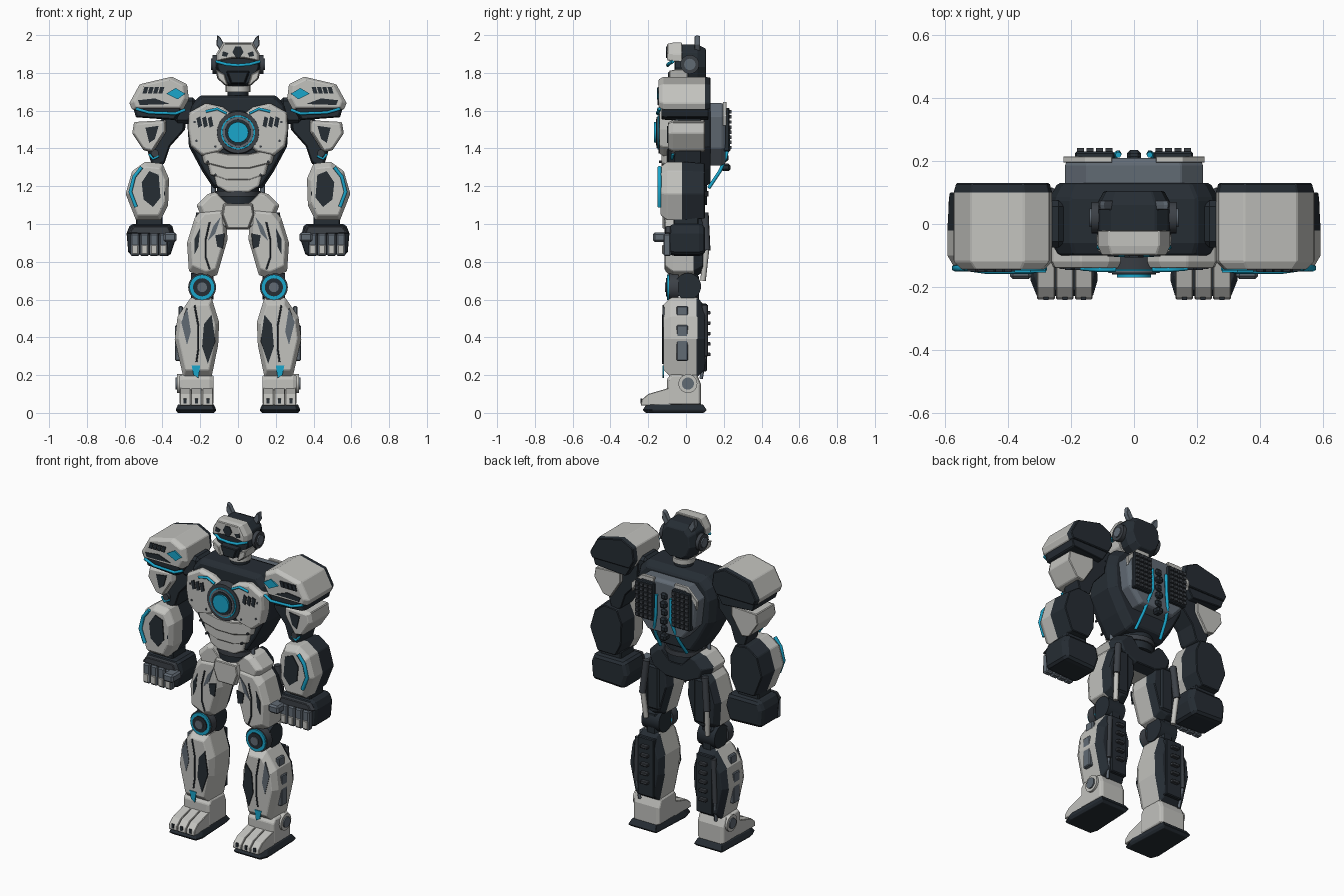
import bpy, bmesh
from mathutils import Matrix, Vector

if "Cube" in bpy.data.objects:
    bpy.data.objects.remove(bpy.data.objects["Cube"])

UNIT = 0.01          # all part sizes below are in hundredths
round_parts = []


def colour(name, r, g, b):
    mat = bpy.data.materials.new(name)
    mat.use_nodes = True
    mat.diffuse_color = (r, g, b, 1)
    mat.node_tree.nodes["Principled BSDF"].inputs["Base Color"].default_value = (r, g, b, 1)
    return mat


LIGHT = colour("light_armour", .54, .54, .515)
DARK = colour("dark_armour", .019, .026, .034)
STEEL = colour("steel_grey", .12, .145, .175)
GUN = colour("gunmetal", .045, .052, .062)
CYAN = colour("cyan_glow", .01, .38, .6)


def finish(name, bm, mats, bevel, mirror):
    bmesh.ops.recalc_face_normals(bm, faces=bm.faces)
    bmesh.ops.scale(bm, vec=Vector((UNIT, UNIT, UNIT)), verts=bm.verts)
    mesh = bpy.data.meshes.new(name)
    bm.to_mesh(mesh)
    bm.free()
    for mat in mats:
        mesh.materials.append(mat)
    obj = bpy.data.objects.new(name, mesh)
    bpy.context.collection.objects.link(obj)
    if bevel:
        mod = obj.modifiers.new("Bevel", "BEVEL")
        mod.width, mod.segments, mod.limit_method = bevel * UNIT, 1, "ANGLE"
    if mirror:
        obj.modifiers.new("Mirror", "MIRROR")
    return obj


def loft(name, outline, rings, mat, back=None, bevel=.4, mirror=True, axis="y"):
    """Sweep an outline through (depth, scale) rings; the last span takes the back colour."""
    bm = bmesh.new()
    us, vs = [p[0] for p in outline], [p[1] for p in outline]
    cu, cv = (min(us) + max(us)) / 2, (min(vs) + max(vs)) / 2
    loops = []
    for depth, size in rings:
        loop = []
        for u, v in outline:
            u, v = cu + (u - cu) * size, cv + (v - cv) * size
            place = {"x": (depth, u, v), "y": (u, depth, v), "z": (u, v, depth)}[axis]
            loop.append(bm.verts.new(place))
        loops.append(loop)
    count = len(outline)
    bm.faces.new(loops[0])
    for k in range(len(loops) - 1):
        for i in range(count):
            j = (i + 1) % count
            face = bm.faces.new((loops[k][i], loops[k][j], loops[k + 1][j], loops[k + 1][i]))
            face.material_index = int(bool(back) and k == len(loops) - 2)
    bm.faces.new(loops[-1]).material_index = int(bool(back))
    return finish(name, bm, [mat, back] if back else [mat], bevel, mirror)


def sym(half):
    return half + [(-x, z) for x, z in reversed(half)]


def decal(name, outline, y, mat, mirror=True):
    return loft(name, outline, [(y - .8, 1), (y, 1)], mat, bevel=0, mirror=mirror)


def box(name, centre, size, mat, bevel=.5, mirror=True):
    bm = bmesh.new()
    bmesh.ops.create_cube(bm, size=1, matrix=Matrix.Translation(centre) @ Matrix.Diagonal((*size, 1)))
    return finish(name, bm, [mat], bevel, mirror)


def disc(name, centre, radius, depth, mat, axis="y", mirror=True, taper=1, sides=24):
    """Cylinder along an axis; taper shrinks its front, top or inner end."""
    turn = {"x": Matrix.Rotation(-1.5708, 4, "Y"), "y": Matrix.Rotation(1.5708, 4, "X"), "z": Matrix()}[axis]
    bm = bmesh.new()
    bmesh.ops.create_cone(bm, cap_ends=True, segments=sides, radius1=radius, radius2=radius * taper,
                          depth=depth, matrix=Matrix.Translation(centre) @ turn)
    round_parts.append(finish(name, bm, [mat], 0, mirror))


def tube(name, path, radius, mat):
    curve = bpy.data.curves.new(name, "CURVE")
    curve.dimensions, curve.bevel_depth, curve.bevel_resolution = "3D", radius * UNIT, 1
    curve.use_fill_caps = True
    for side in (-1, 1):
        spline = curve.splines.new("POLY")
        spline.points.add(len(path) - 1)
        for point, (x, y, z) in zip(spline.points, path):
            point.co = (side * x * UNIT, y * UNIT, z * UNIT, 1)
    curve.materials.append(mat)
    bpy.context.collection.objects.link(bpy.data.objects.new(name, curve))


# Feet
loft("sole", [(13, -23), (31, -23), (33, -18), (32, 11), (13, 11), (11.5, -18)], [(0, .9), (1.5, 1), (4.5, .88)], DARK, axis="z", bevel=.2)
loft("foot_body", [(-10, 4), (-10, 18), (-8, 20.5), (6, 20), (8, 15), (8, 4)], [(13, .9), (15, 1), (29, 1), (31, .9)], LIGHT, axis="x")
for toe in range(3):
    left = 13.2 + toe * 6
    loft("toe", [(-24, 4), (-23.5, 7), (-20, 10), (-8, 13.5), (-8, 4)], [(left, 1), (left + 5.6, 1)], LIGHT, axis="x", bevel=.3)
    decal("toe_vent", [(left + 2, 7.5), (left + 3.6, 7.5), (left + 3.6, 5), (left + 2, 5)], -23.3, DARK)
disc("ankle_ring", (31, 1, 15.5), 5, 2.5, LIGHT, "x")
disc("ankle_cap", (32, 1, 15.5), 3.2, 2, STEEL, "x")

# Shins
loft("shin", [(25, 61), (32, 51), (33.5, 39), (29, 19), (14, 19), (10.5, 36), (10, 48), (14, 61)],
     [(-12, .82), (-8, 1), (6, 1), (10, .8)], LIGHT, DARK)
decal("shin_dark_panel", [(14, 52), (18, 47), (19, 35), (16, 26), (12, 38)], -11.8, DARK)
decal("shin_grey_panel", [(27, 56), (30, 48), (27, 36), (25, 43)], -11.5, STEEL)
decal("shin_light", [(20, 25), (24.5, 25), (23.5, 20), (21, 18.5)], -11.6, CYAN)
tube("shin_seam", [(23, -12, 57), (21, -12, 46), (21, -12, 34), (22, -12, 27)], .5, DARK)
box("shin_side_panel", (31.8, -2, 37), (3, 6, 19), STEEL)
box("shin_side_cap", (30.3, -2, 53), (2.4, 6, 7), STEEL)
box("calf", (20, 8, 40), (11, 6, 36), DARK)
for fin in range(5):
    box("calf_fin", (20, 11, 31 + fin * 5.5), (5, 4, 1.8), GUN, bevel=.3)
tube("calf_piston", [(26, 10, 57), (27, 10, 30)], 1.6, GUN)
tube("calf_rod", [(27, 10, 30), (26, 8, 18)], .9, STEEL)

# Knees
disc("knee_joint", (19, 1, 67), 7, 12, DARK, "x")
box("knee_block", (19, 2, 66), (9, 10, 16), DARK, bevel=2)
for radius, front, mat in ((7.4, -9, GUN), (6.7, -10, CYAN), (4.8, -10.6, DARK), (2.6, -11.2, STEEL)):
    disc("knee_cap", (19, (front - 4) / 2, 66.5), radius, -4 - front, mat)

# Thighs
loft("thigh", [(18, 109), (7, 110), (5.5, 92), (11, 73), (17, 71), (26, 75), (27, 90), (23, 103)],
     [(-11, .8), (-7, 1), (4, 1), (9, .82)], LIGHT, DARK)
decal("thigh_dark_panel", [(7, 95), (12, 94), (11, 88), (8, 87)], -10.8, DARK)
decal("thigh_grey_panel", [(9, 104), (13, 99), (16, 91), (12, 95)], -10.6, STEEL)
decal("thigh_side_panel", [(20, 98), (23, 92), (23, 84), (21, 88)], -10.5, DARK)
tube("thigh_seam", [(15, -11, 101), (17, -11, 92), (17, -11, 82), (15, -11, 76)], .5, DARK)
tube("thigh_piston", [(20, 10, 106), (22, 11, 86)], 2.2, GUN)
tube("thigh_rod", [(22, 11, 88), (21, 9, 70)], 1.5, LIGHT)
box("thigh_back", (16, 7, 90), (9, 6, 28), DARK, bevel=1.5)

# Pelvis and waist
loft("pelvis", sym([(5, 110), (12, 117), (16, 116), (22, 110), (19, 103), (8, 98)]), [(-10, .88), (-7, 1), (4, 1), (10, .8)], LIGHT, DARK, mirror=False)
loft("pelvis_plate", sym([(8, 111), (9, 105), (6, 97)]), [(-12.5, .9), (-9, 1)], LIGHT, mirror=False)
disc("waist", (0, 0, 117), 11, 14, DARK, "z", mirror=False)
disc("waist_band", (0, 0, 116), 11.8, 3, GUN, "z", mirror=False)
tube("waist_piston", [(13, -4, 124), (13, -4, 114)], 1.3, STEEL)

# Torso
loft("torso", sym([(20, 168), (25, 163), (27, 156), (26, 141), (19, 128), (13, 119)]),
     [(-10, .94), (-6, 1), (8, 1), (13, .9)], DARK, mirror=False, bevel=.7)
loft("chest_plate", [(4, 159), (8, 162), (17, 164), (26, 159), (26.5, 150), (25, 141), (19, 136), (10, 138), (5, 142)],
     [(-14, .92), (-12, 1), (-7, 1)], LIGHT)
for tier in range(3):
    wide, top = 20 - tier * 3.4, 137 - tier * 6
    loft("belly_plate", sym([(5, top), (wide, top + 3), (wide - 2, top - 5), (6, top - 8)]),
         [(-13 + tier * .6, .92), (-11, 1), (-6, 1)], LIGHT, mirror=False)
tube("chest_light", [(6, -14.5, 158.5), (11, -14.5, 161), (17, -14, 159.5)], .8, CYAN)
for vent in range(3):
    x = 14 + vent * 3
    decal("chest_vent", [(x, 157), (x + 2, 156), (x + 1, 151), (x - 1, 152)], -13.8, DARK)
for x, z in ((22, 144), (12, 141), (16, 133), (12, 126), (23, 154)):
    disc("chest_bolt", (x, -13.5, z), .7, 1.6, GUN, sides=8)

# Chest core
for radius, front, mat in ((11.8, -14.5, GUN), (9.6, -15, CYAN), (8.7, -15.6, STEEL), (7.4, -16, DARK), (5.8, -17, CYAN)):
    disc("core_ring", (0, (front - 8) / 2, 148.5), radius, -8 - front, mat, mirror=False, taper=.94, sides=32)

# Backpack
loft("back_plate", sym([(15, 164), (22, 157), (20, 140), (12, 131)]), [(11, 1), (19, 1), (21, .93)], STEEL, mirror=False)
loft("back_trim", [(7, 164.5), (15.5, 164.5), (22.5, 157.5), (22, 152), (20, 156.5), (15, 162), (7, 162)], [(19.5, 1), (21.5, 1)], LIGHT, bevel=.2)
box("vent_frame", (12.5, 21.5, 150), (12.6, 3, 23), DARK)
for row in range(8):
    for col in range(4):
        box("vent_cell", (8 + col * 3, 22.8, 140.5 + row * 2.7), (2.2, 2.6, 1.8), GUN, bevel=0)
for joint in range(6):
    box("spine_joint", (0, 21 - joint % 2, 130 + joint * 5), (4.4, 5, 4), DARK, bevel=1, mirror=False)
tube("back_tube", [(5, 22, 155), (5, 22.5, 142), (7, 21, 135), (8, 18, 128), (9, 12, 119)], 1, CYAN)

# Shoulders
loft("shoulder", [(26, 166), (27, 174), (35, 178), (52, 174), (57.5, 164), (56, 160.5), (29, 160.5)],
     [(-14.5, .84), (-12, 1), (10, 1), (13, .95)], LIGHT, DARK)
loft("shoulder_underside", [(28, 163), (56, 163), (54, 156.5), (33, 155)], [(-13, .9), (-10, 1), (12, 1)], DARK)
decal("shoulder_light_panel", [(28, 169), (33, 172), (38, 169), (32, 166)], -14.6, CYAN)
decal("shoulder_dark_panel", [(36, 163.5), (44, 166.5), (53, 165.5), (52, 163)], -14.3, DARK)
for slot in range(4):
    x = 39 + slot * 2.8
    decal("shoulder_slot", [(x, 172.5), (x + 2.2, 172.5), (x + 3.2, 169), (x + 1, 169)], -14.4, DARK)
tube("shoulder_light", [(28, -14, 160.5), (33, -15, 158.5), (47, -15, 159), (54, -14, 161)], .9, CYAN)
box("shoulder_joint", (28, 0, 160), (12, 15, 14), DARK, bevel=2)

# Upper arms and elbows
loft("upper_arm", [(27, 163), (36, 160), (46, 150), (48, 139), (45, 129), (39, 132), (36, 141), (28, 150)], [(-6, .9), (-3, 1), (8, 1)], DARK)
loft("arm_guard", [(38, 155), (55, 154), (56, 148), (50, 139), (45, 138), (38, 149)], [(-9.5, .86), (-7, 1), (10, 1)], LIGHT)
decal("arm_guard_panel", [(42, 152), (49, 151), (47, 143), (44, 145)], -9.3, DARK)
tube("elbow_light", [(42, -7, 136), (45, -7.5, 134.5), (47, -7, 137)], .8, CYAN)
disc("elbow_cap", (44, -5.5, 137.5), 2, 5, GUN)

# Forearms
loft("forearm", [(49, 133), (40, 132), (36.5, 124), (37, 110), (41, 102), (54, 102), (59.5, 116), (56, 128)],
     [(-13.5, .82), (-10, 1), (-2, 1), (10, .94)], LIGHT, DARK)
decal("forearm_panel", [(42, 126), (47, 128), (51, 122), (50, 113), (45, 109), (41, 114)], -13.3, DARK)
tube("forearm_light", [(51, -14, 130), (55, -14, 125), (57, -14, 117), (54, -14, 109)], 1.1, CYAN)
tube("forearm_seam", [(40, -13, 124), (39, -13, 116), (41, -13, 108)], .5, DARK)

# Hands
box("wrist", (47, 0, 101), (14, 13, 6), DARK)
loft("fist", [(35, 100), (57, 100), (59, 95), (58, 84), (36, 83), (33, 92)], [(-9, .9), (-6, 1), (7, 1), (10, .9)], DARK, bevel=1.2)
loft("knuckle_guard", [(36, 99), (56, 99), (59, 95), (34, 94)], [(-11, .9), (-8, 1)], GUN)
for finger in range(4):
    box("finger", (39.5 + finger * 5, -10, 89), (4.6, 4, 12), STEEL, bevel=.7)
    box("finger_plate", (39.5 + finger * 5, -12, 86.5), (3.4, 1.2, 5), LIGHT, bevel=.3)
box("thumb", (36, -13, 93), (7, 9, 5), STEEL, bevel=1)

# Neck and head
disc("neck", (0, 2, 171), 5.5, 12, DARK, "z", mirror=False)
disc("neck_ring", (0, 2, 171.5), 6.5, 3, LIGHT, "z", mirror=False)
loft("helmet", sym([(7, 195), (11, 191), (12, 183), (9, 176), (5, 173)]), [(-6, .92), (-2, 1), (6, 1), (10.5, .8)], DARK, mirror=False)
loft("forehead", sym([(8, 196), (11.5, 190), (11.5, 186), (4, 187.5)]), [(-10, .88), (-7, 1), (-2, 1)], LIGHT, mirror=False)
loft("cheek", [(12, 182), (7, 179.5), (5, 173), (6.5, 173), (11, 177)], [(-9, .85), (-5, 1), (1, 1)], LIGHT)
loft("mouth_guard", sym([(6.5, 181), (4, 174)]), [(-9.5, .85), (-5, 1)], DARK, mirror=False)
decal("forehead_panel", sym([(1.5, 194), (3, 191), (1, 188)]), -9.8, DARK, mirror=False)
decal("brow_slot", [(5, 190.5), (8, 191.5), (8.5, 189), (6, 188.5)], -9.6, DARK)
tube("visor_light", [(0, -9.6, 184), (6, -9.6, 184.5), (11.5, -7, 186)], .9, CYAN)
disc("head_disc", (12, 2, 184.5), 5, 3, GUN, "x")
disc("head_disc_cap", (13, 2, 184.5), 3, 2.4, STEEL, "x")
loft("head_fin", [(6, 193), (9, 191), (11.5, 195), (11, 200), (9.5, 199)], [(4.5, .9), (6, 1), (7.5, .9)], STEEL, bevel=.2)

# Smooth the round parts and keep their rims sharp
bpy.ops.object.select_all(action="DESELECT")
for obj in round_parts:
    obj.select_set(True)
bpy.context.view_layer.objects.active = round_parts[0]
bpy.ops.object.shade_smooth_by_angle()
